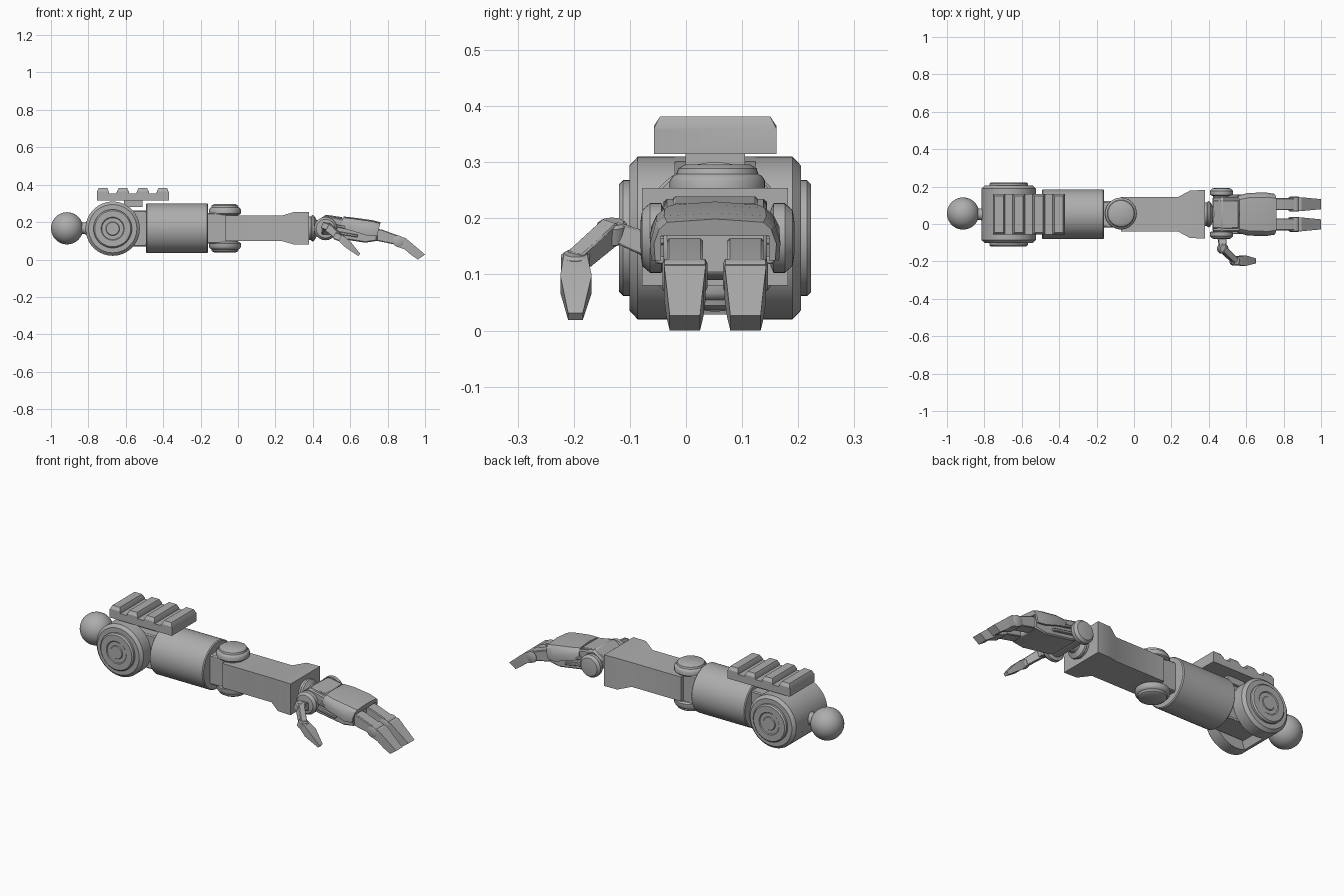
import bpy, bmesh, math
from mathutils import Vector

if "Cube" in bpy.data.objects:
    bpy.data.objects.remove(bpy.data.objects["Cube"])

grey = bpy.data.materials.new("mid grey")
grey.diffuse_color = (0.42, 0.42, 0.42, 1)
grey.use_nodes = True
grey.node_tree.nodes["Principled BSDF"].inputs["Base Color"].default_value = grey.diffuse_color
CY, CZ = 0.052, 0.167          # arm axis


def finish(name, bm, bevel=0.0):
    bmesh.ops.recalc_face_normals(bm, faces=bm.faces)
    me = bpy.data.meshes.new(name)
    bm.to_mesh(me)
    bm.free()
    me.materials.append(grey)
    ob = bpy.data.objects.new(name, me)
    bpy.context.collection.objects.link(ob)
    bpy.ops.object.select_all(action='DESELECT')
    ob.select_set(True)
    bpy.context.view_layer.objects.active = ob
    bpy.ops.object.shade_smooth_by_angle(angle=math.radians(32))
    if bevel:
        m = ob.modifiers.new("bevel", 'BEVEL')
        m.width, m.segments, m.limit_method = bevel, 1, 'ANGLE'
    return ob


def loft(name, rings, bevel=0.0):
    """Skin equal-length point rings and cap both ends."""
    bm = bmesh.new()
    vs = [[bm.verts.new(p) for p in r] for r in rings]
    n = len(vs[0])
    for a, b in zip(vs, vs[1:]):
        for i in range(n):
            j = (i + 1) % n
            bm.faces.new((a[i], a[j], b[j], b[i]))
    bm.faces.new(vs[0])
    bm.faces.new(vs[-1])
    return finish(name, bm, bevel)


def prism(name, xz, y0, y1, bevel=0.0):
    """Side profile extruded across y."""
    return loft(name, [[(x, y, z) for x, z in xz] for y in (y0, y1)], bevel)


def box(name, x0, x1, y0, y1, z0, z1, bevel=0.0):
    return prism(name, [(x0, z0), (x1, z0), (x1, z1), (x0, z1)], y0, y1, bevel)


def turned(name, base, axis, prof, n=40):
    """Lathe: prof holds (distance along axis, radius)."""
    d = Vector(axis).normalized()
    u = d.orthogonal().normalized()
    v = d.cross(u)
    rings = []
    for t, r in prof:
        c = Vector(base) + d * t
        rings.append([c + (u * math.cos(a) + v * math.sin(a)) * r
                      for a in (2 * math.pi * i / n for i in range(n))])
    return loft(name, rings)


def limb(name, stations, side, bevel=0.003):
    """Tapered bar through (point, width, height) stations."""
    d = (Vector(stations[-1][0]) - Vector(stations[0][0])).normalized()
    s = Vector(side)
    s = (s - d * s.dot(d)).normalized()
    u = d.cross(s)
    rings = [[Vector(p) + s * a * w / 2 + u * b * h / 2
              for a, b in ((-1, -1), (1, -1), (1, 1), (-1, 1))] for p, w, h in stations]
    return loft(name, rings, bevel)


# Shoulder ball and neck
bpy.ops.mesh.primitive_uv_sphere_add(segments=40, ring_count=24, radius=0.086,
                                     location=(-0.914, CY + 0.004, CZ))
ball = bpy.context.object
ball.name = "shoulder_ball"
ball.data.materials.append(grey)
bpy.ops.object.shade_smooth()
turned("ball_neck", (-0.85, CY, CZ), (1, 0, 0), [(0, 0.03), (0.03, 0.03), (0.05, 0.042), (0.1, 0.042)])

# Shoulder housing: two cheeks with a back cover between them
SX, R = -0.67, 0.145
for s, label in ((-1, "front"), (1, "rear")):
    at = (SX, CY, CZ - 0.002)
    turned("shoulder_cheek_" + label, at, (0, s, 0),
           [(0.072, R), (0.138, R), (0.153, R - 0.016)], 56)
    turned("shoulder_cap_" + label, at, (0, s, 0),
           [(0.14, 0.103), (0.164, 0.103), (0.171, 0.096), (0.171, 0.062),
            (0.167, 0.058), (0.167, 0.037), (0.171, 0.034)], 48)
arc = [(SX + R * math.cos(a), CZ - 0.002 + R * math.sin(a))
       for a in (math.radians(70 + 180 * i / 28) for i in range(29))]
prism("shoulder_cover", arc, CY - 0.074, CY + 0.074)
box("shoulder_tongue", -0.72, -0.48, CY - 0.07, CY + 0.07, 0.07, 0.262, 0.006)

# Accessory rail with four teeth
box("rail_foot", -0.61, -0.51, CY - 0.053, CY + 0.053, 0.28, 0.32)


def rail_ring(x, top):
    c = max(0.0, top - 0.365)
    return [(x, CY - 0.109, 0.315), (x, CY + 0.109, 0.315), (x, CY + 0.109, min(top, 0.365)),
            (x, CY + 0.109 - c * 0.65, top), (x, CY - 0.109 + c * 0.65, top),
            (x, CY - 0.109, min(top, 0.365))]


box("rail_base", -0.755, -0.37, CY - 0.109, CY + 0.109, 0.315, 0.354)
for i in range(4):
    x = -0.755 + i * 0.1065
    loft("rail_tooth_%d" % (i + 1), [rail_ring(x, 0.36), rail_ring(x + 0.01, 0.382),
                                     rail_ring(x + 0.056, 0.382), rail_ring(x + 0.066, 0.36)])

# Upper arm
turned("upper_arm", (-0.492, CY, CZ), (1, 0, 0),
       [(0, 0.128), (0.005, 0.133), (0.327, 0.133), (0.332, 0.128)], 56)
box("elbow_link", -0.17, -0.07, CY - 0.07, CY + 0.07, 0.085, 0.25, 0.006)

# Elbow pivot with domed caps
turned("elbow_pin", (-0.07, CY, 0.08), (0, 0, 1), [(0, 0.07), (0.175, 0.07)])
for s, label in ((-1, "lower"), (1, "upper")):
    turned("elbow_cap_" + label, (-0.07, CY + 0.004, CZ), (0, 0, s),
           [(0.072, 0.076), (0.08, 0.085), (0.1, 0.085), (0.108, 0.08), (0.112, 0.073),
            (0.122, 0.07), (0.129, 0.058)])

# Forearm flaring towards the wrist
loft("forearm", [[(x, CY + a * w, CZ + b * h) for a, b in ((-1, -1), (1, -1), (1, 1), (-1, 1))]
                 for x, w, h in ((-0.07, 0.092, 0.068), (0.235, 0.092, 0.068),
                                 (0.30, 0.127, 0.087), (0.38, 0.13, 0.087))])

# Wrist
turned("wrist_collar", (0.37, CY, CZ), (1, 0, 0),
       [(0, 0.062), (0.02, 0.062), (0.026, 0.07), (0.036, 0.068), (0.05, 0.045), (0.1, 0.04)], 32)
turned("wrist_axle", (0.468, CY, 0.165), (0, 1, 0), [(-0.105, 0.045), (0.105, 0.045)])
for s, label in ((-1, "front"), (1, "rear")):
    turned("wrist_knob_" + label, (0.468, CY + 0.004, 0.165), (0, s, 0),
           [(0.095, 0.05), (0.1, 0.062), (0.12, 0.062), (0.134, 0.05), (0.137, 0.03)])

# Palm core and curved back-of-hand shell
prism("palm", [(0.42, 0.20), (0.47, 0.236), (0.57, 0.215), (0.745, 0.175), (0.745, 0.10),
               (0.68, 0.09), (0.52, 0.115), (0.43, 0.14)], CY - 0.092, CY + 0.092, 0.006)


def shell_ring(x, zt, zb, w):
    half = [(w, zb), (w * 1.02, zb + 0.03), (w * 0.93, zt - 0.018), (w * 0.8, zt - 0.006)]
    pts = half + [(0, zt)] + [(-a, z) for a, z in reversed(half)]
    inner = [(-w * 0.9, zb), (-w * 0.9, zt - 0.03), (w * 0.9, zt - 0.03), (w * 0.9, zb)]
    return [(x + (zt - z) * -0.25, CY + a, z) for a, z in pts + inner]


loft("hand_shell", [shell_ring(0.565, 0.23, 0.168, 0.098), shell_ring(0.62, 0.224, 0.155, 0.112),
                    shell_ring(0.72, 0.21, 0.125, 0.114), shell_ring(0.762, 0.199, 0.125, 0.107)])
prism("hand_back_plate", [(0.42, 0.205), (0.47, 0.24), (0.56, 0.226), (0.56, 0.21), (0.43, 0.19)],
      CY - 0.075, CY + 0.075, 0.004)

# Side struts on the palm
for s in (-1, 1):
    for k in range(2):
        limb("palm_strut", [((0.50, CY + s * 0.096, 0.185 - k * 0.035), 0.02, 0.014),
                            ((0.64, CY + s * 0.096, 0.160 - k * 0.035), 0.02, 0.014)], (0, 1, 0))

# Two fingers
for s, label in ((-1, "front"), (1, "rear")):
    y = CY + s * 0.054
    prism("finger_base_" + label, [(0.72, 0.168), (0.77, 0.16), (0.865, 0.125), (0.865, 0.085),
                                   (0.83, 0.082), (0.72, 0.105)], y - 0.032, y + 0.032, 0.004)
    turned("finger_knuckle_" + label, (0.857, y, 0.098), (0, 1, 0),
           [(-0.04, 0.022), (-0.036, 0.03), (0.036, 0.03), (0.04, 0.022)], 24)
    tip = [((0.84, 0.122), (0.845, 0.07), 0.034), ((0.895, 0.116), (0.89, 0.055), 0.037),
           ((0.935, 0.082), (0.925, 0.025), 0.033), ((1.0, 0.027), (0.962, 0.0), 0.027)]
    loft("finger_tip_" + label, [[(a[0], y - w, a[1]), (a[0], y + w, a[1]),
                                  (b[0], y + w, b[1]), (b[0], y - w, b[1])] for a, b, w in tip])

# Thumb
j0, j1, j2 = (0.47, -0.06, 0.15), (0.475, -0.132, 0.178), (0.54, -0.197, 0.122)
limb("thumb_root", [(j0, 0.05, 0.045), (j1, 0.035, 0.035)], (1, 0, 0))
limb("thumb_link", [(j1, 0.045, 0.034), (j2, 0.038, 0.034)], (0.6, -0.4, 0.1))
for p, r, label in ((j1, 0.027, "inner"), (j2, 0.026, "outer")):
    turned("thumb_joint_" + label, p, (0.35, 0.0, 0.93),
           [(-0.022, 0.02), (-0.018, r), (0.012, r), (0.017, r - 0.006)], 24)
limb("thumb_tip", [(j2, 0.042, 0.036), ((0.585, -0.196, 0.083), 0.056, 0.042),
                   ((0.648, -0.197, 0.025), 0.026, 0.016)], (0, 1, 0), 0)
